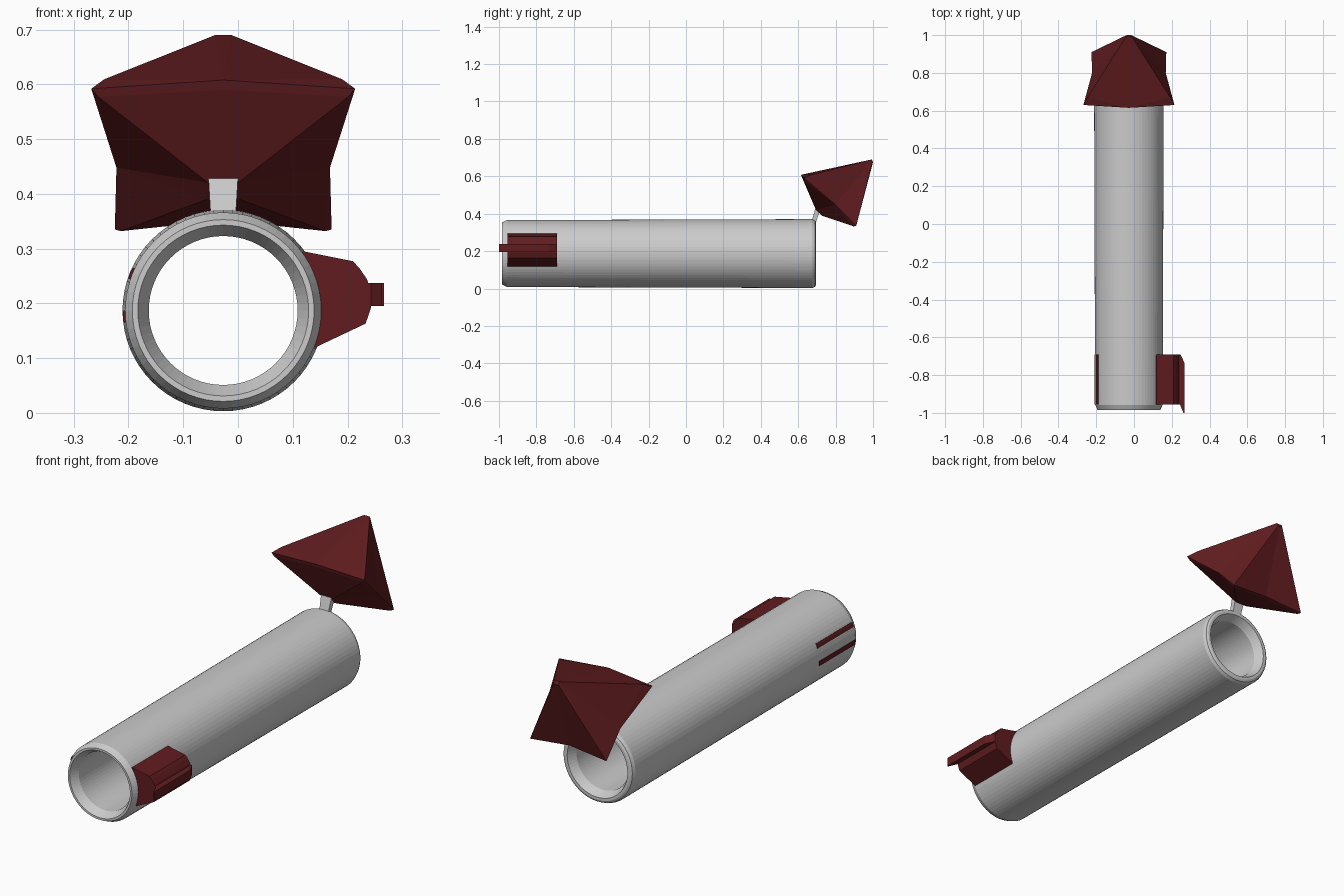
import bpy, bmesh, math

if "Cube" in bpy.data.objects:
    bpy.data.objects.remove(bpy.data.objects["Cube"])

CX, CZ = -0.027, 0.187          # tube axis

red = bpy.data.materials.new("dark_red")
red.diffuse_color = (0.12, 0.012, 0.014, 1)
red.use_nodes = True
red.node_tree.nodes["Principled BSDF"].inputs["Base Color"].default_value = red.diffuse_color


def make(name, verts, faces, mat=None):
    """Mesh object from points and faces, with normals made consistent."""
    me = bpy.data.meshes.new(name)
    me.from_pydata(verts, [], faces)
    bm = bmesh.new()
    bm.from_mesh(me)
    bmesh.ops.remove_doubles(bm, verts=bm.verts, dist=1e-5)
    bmesh.ops.recalc_face_normals(bm, faces=bm.faces)
    bm.to_mesh(me)
    bm.free()
    ob = bpy.data.objects.new(name, me)
    bpy.context.collection.objects.link(ob)
    if mat:
        me.materials.append(mat)
    return ob


def prism(name, outline, lo, hi, place, mat=None):
    """Extrude a 2D outline between lo and hi; place() maps (u, v, w) to xyz."""
    n = len(outline)
    verts = [place(u, v, w) for w in (lo, hi) for u, v in outline]
    faces = [tuple(range(n)), tuple(range(n, 2 * n))]
    faces += [(i, (i + 1) % n, n + (i + 1) % n, n + i) for i in range(n)]
    return make(name, verts, faces, mat)


def on_tube(r, deg):
    a = math.radians(deg)
    return CX + r * math.cos(a), CZ + r * math.sin(a)


# Hollow tube: closed (radius, y) profile turned around the long axis
profile = [(0.179, -0.957), (0.166, -0.984), (0.156, -0.984), (0.136, -0.945),
           (0.136, 0.655), (0.156, 0.695), (0.168, 0.695), (0.178, 0.69),
           (0.184, 0.675)]
SEG, P = 64, len(profile)
verts, faces = [], []
for s in range(SEG):
    for r, y in profile:
        x, z = on_tube(r, 360 * s / SEG)
        verts.append((x, y, z))
    t = (s + 1) % SEG
    for i in range(P):
        j = (i + 1) % P
        faces.append((s * P + i, s * P + j, t * P + j, t * P + i))
make("tube", verts, faces)

# Side block: wedge set in the right wall, rounded outside
block = [on_tube(0.162, d) for d in (-22, -8, 7, 22, 36)]
block += [(0.120, 0.295), (0.210, 0.277), (0.222, 0.264), (0.235, 0.245),
          (0.244, 0.222), (0.243, 0.192), (0.233, 0.163), (0.140, 0.119)]
prism("side_block", block, -0.955, -0.69, lambda x, z, y: (x, y, z), red)

# Sliding tab on the block, reaching past the front
tab = [(0.225, -0.69), (0.246, -0.69), (0.267, -0.735), (0.267, -1.0),
       (0.262, -1.0), (0.243, -0.955), (0.225, -0.955)]
prism("side_tab", tab, 0.195, 0.237, lambda x, y, z: (x, y, z), red)

# Two thin strips on the left wall
for name, mid in (("upper_strip", 158), ("lower_strip", 183.5)):
    arc = [on_tube(r, mid + d) for r, d in
           ((0.165, -3.5), (0.1825, -3.5), (0.1835, 0), (0.1825, 3.5), (0.165, 3.5))]
    prism(name, arc, -0.955, -0.69, lambda x, z, y: (x, y, z), red)

# Short stem leaning back from the rear rim
stem = [(s * w + CX, y, z) for w, z, y0, y1 in
        ((0.022, 0.345, 0.668, 0.692), (0.027, 0.43, 0.692, 0.72))
        for s, y in ((-1, y0), (1, y0), (1, y1), (-1, y1))]
make("stem", stem, [(0, 1, 2, 3), (4, 5, 6, 7)] +
     [(i, (i + 1) % 4, (i + 1) % 4 + 4, i + 4) for i in range(4)])

# Faceted head: right half (half-width, y, z), mirrored to the left
pts = {
    "tip": (0.015, 0.993, 0.69), "tip_low": (0.012, 1.0, 0.676),
    "tip_mid": (0, 0.993, 0.69), "tip_low_mid": (0, 1.0, 0.676),
    "shoulder": (0.218, 0.67, 0.609), "corner": (0.241, 0.63, 0.592),
    "corner_low": (0.228, 0.632, 0.577),
    "brow": (0, 0.615, 0.608), "brow_low": (0, 0.622, 0.59),
    "waist": (0.195, 0.80, 0.448), "foot": (0.198, 0.91, 0.335),
    "foot_in": (0.187, 0.897, 0.332),
    "neck": (0.027, 0.695, 0.42), "neck_mid": (0, 0.695, 0.42),
    "neck_back": (0.03, 0.725, 0.39), "neck_back_mid": (0, 0.725, 0.39),
    "hem": (0, 0.90, 0.352), "hem_in": (0, 0.885, 0.352),
}
half = ["tip_mid tip brow", "tip shoulder brow", "shoulder corner brow",
        "brow corner corner_low brow_low", "brow_low corner_low neck neck_mid",
        "corner corner_low waist", "corner_low neck waist",
        "neck neck_back waist", "neck_back foot_in waist", "foot_in foot waist",
        "shoulder waist corner", "tip waist shoulder", "tip foot waist",
        "tip tip_low foot", "tip_mid tip_low_mid tip_low tip",
        "tip_low_mid hem foot tip_low", "hem hem_in foot_in foot",
        "hem_in neck_back_mid neck_back foot_in",
        "neck neck_mid neck_back_mid neck_back"]
keys = list(pts)
verts, faces = [], []
for side in (1, -1):
    base = len(verts)
    verts += [(CX + side * h, y, z) for h, y, z in pts.values()]
    faces += [tuple(base + keys.index(k) for k in f.split()) for f in half]
make("faceted_head", verts, faces, red)
